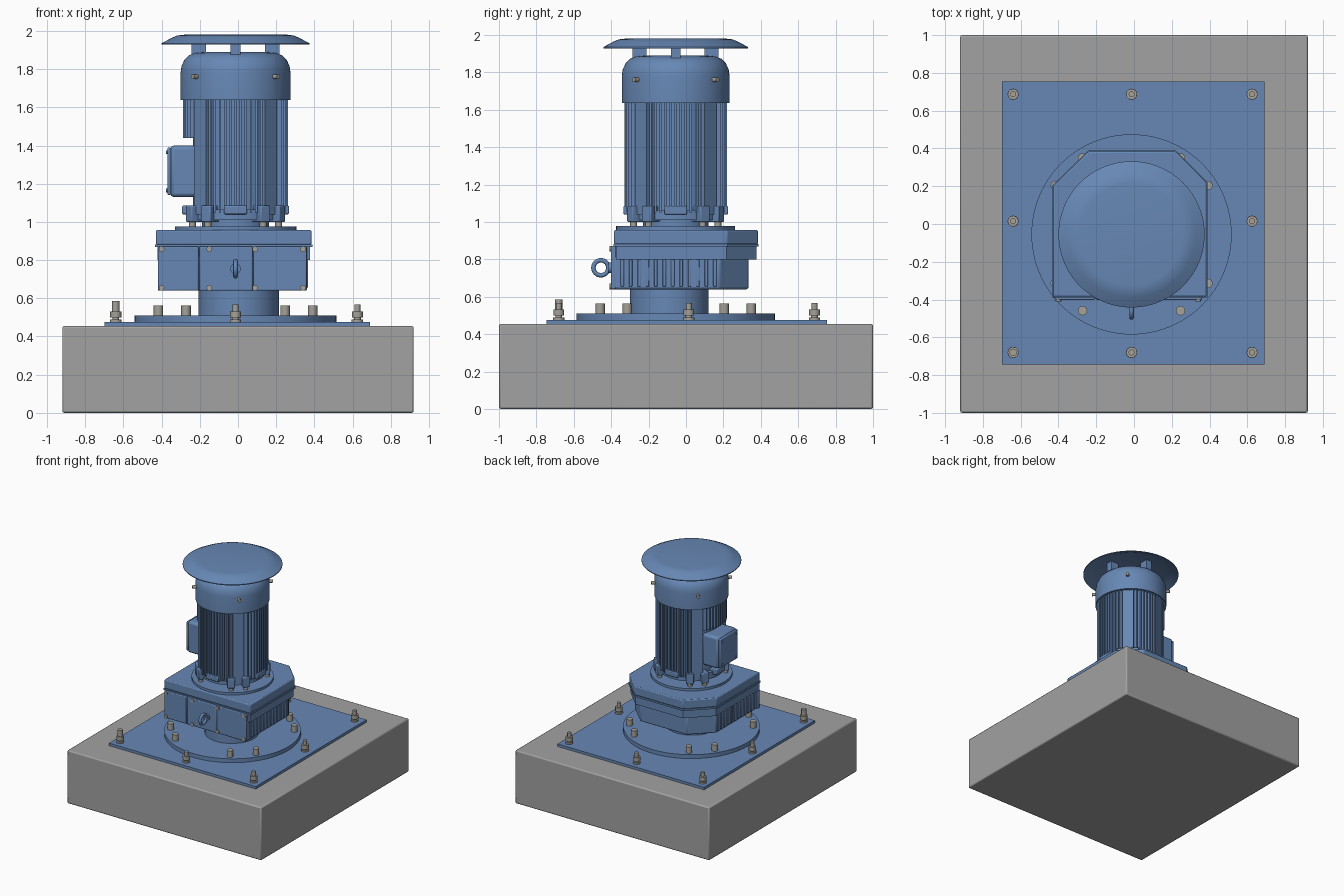
import bpy, bmesh
from math import pi, sin, cos, sqrt, radians
from mathutils import Matrix, Vector

cube = bpy.data.objects.get("Cube")
if cube:
    bpy.data.objects.remove(cube, do_unlink=True)


def material(name, rgb):
    m = bpy.data.materials.new(name)
    m.use_nodes = True
    m.diffuse_color = (*rgb, 1)
    m.node_tree.nodes["Principled BSDF"].inputs["Base Color"].default_value = (*rgb, 1)
    return m


BLUE = material("blue paint", (0.135, 0.245, 0.46))
CONCRETE = material("grey concrete", (0.36, 0.36, 0.36))
STEEL = material("bolt steel", (0.38, 0.36, 0.32))
CX, CY = -0.013, -0.055          # vertical motor axis
AXIS = Vector((CX, CY, 0))


def finish(name, bm, mat, loc=(0, 0, 0), bevel=0.0):
    bmesh.ops.recalc_face_normals(bm, faces=bm.faces)
    me = bpy.data.meshes.new(name)
    bm.to_mesh(me)
    bm.free()
    me.materials.append(mat)
    me.shade_smooth()
    me.set_sharp_from_angle(angle=radians(35))
    ob = bpy.data.objects.new(name, me)
    ob.location = loc
    bpy.context.collection.objects.link(ob)
    if bevel:
        b = ob.modifiers.new("soft edges", "BEVEL")
        b.width, b.segments = bevel, 2
    return ob


def add_box(bm, lo, hi, matrix=Matrix()):
    mid = [(a + b) / 2 for a, b in zip(lo, hi)]
    size = [b - a for a, b in zip(lo, hi)]
    m = matrix @ Matrix.Translation(mid) @ Matrix.Diagonal((*size, 1))
    bmesh.ops.create_cube(bm, size=1, matrix=m)


def box(name, lo, hi, mat=BLUE, bevel=0.0):
    bm = bmesh.new()
    add_box(bm, lo, hi)
    return finish(name, bm, mat, bevel=bevel)


def lathe(name, profile, mat=BLUE, loc=AXIS, sides=64):
    """Turn a (radius, height) profile round the z axis."""
    bm = bmesh.new()
    vs = [bm.verts.new((r, 0, z)) for r, z in profile]
    edges = [bm.edges.new(p) for p in zip(vs, vs[1:])]
    bmesh.ops.spin(bm, geom=vs + edges, cent=(0, 0, 0), axis=(0, 0, 1),
                   angle=2 * pi, steps=sides, use_duplicate=False)
    bmesh.ops.remove_doubles(bm, verts=bm.verts, dist=1e-5)
    return finish(name, bm, mat, loc)


def disc(name, r, z0, z1, mat=BLUE, loc=AXIS, sides=64):
    return lathe(name, [(0, z0), (r, z0), (r, z1), (0, z1)], mat, loc, sides)


def prism(name, outline, z0, z1, bevel=0.0):
    bm = bmesh.new()
    f = bm.faces.new([bm.verts.new((x, y, z0)) for x, y in outline])
    top = bmesh.ops.extrude_face_region(bm, geom=[f])["geom"]
    bmesh.ops.translate(bm, vec=(0, 0, z1 - z0),
                        verts=[g for g in top if isinstance(g, bmesh.types.BMVert)])
    return finish(name, bm, BLUE, bevel=bevel)


def copies(first, places):
    """Place the first object, then linked copies of it."""
    first.location = places[0]
    for p in places[1:]:
        ob = first.copy()
        ob.location = p
        bpy.context.collection.objects.link(ob)


def aim(ob, direction):
    ob.rotation_euler = Vector(direction).to_track_quat("Z", "Y").to_euler()
    return ob


def ring(r, angles, z):
    return [AXIS + Vector((r * cos(radians(a)), r * sin(radians(a)), z)) for a in angles]


# Foundation, base plate and round flange
box("concrete_plinth", (-0.92, -1, 0), (0.92, 1, 0.455), CONCRETE, 0.01)
box("base_plate", (-0.70, -0.745, 0.45), (0.69, 0.755, 0.477))
disc("mounting_flange", 0.53, 0.477, 0.51, sides=96)
disc("neck", 0.21, 0.50, 0.66, loc=(0.004, -0.09, 0))

# Anchor studs: washer, nut and threaded end
stud = lathe("anchor_stud", [(0, 0), (0.03, 0), (0.03, 0.012), (0.018, 0.012), (0.018, 0.022),
                             (0.029, 0.022), (0.029, 0.055), (0.016, 0.055), (0.016, 0.09),
                             (0, 0.09)], STEEL, sides=12)
copies(stud, [(x, y, 0.477) for x in (-0.64, -0.013, 0.625) for y in (-0.68, 0.015, 0.687)
              if (x, y) != (-0.013, 0.015)])
tall = disc("tall_stud_end", 0.02, 0.53, 0.585, STEEL, (-0.64, -0.68, 0), 12)

# Round flange bolts, paired about each diagonal
PAIRS = [q + s for q in (45, 135, 225, 315) for s in (-12.3, 12.3)]
copies(disc("flange_bolt", 0.025, 0, 0.055, STEEL, sides=16), ring(0.48, PAIRS, 0.508))

# Gearbox: ribbed lower case, band and top cover
prism("gearbox_case", [(-0.41, -0.39), (0.36, -0.39), (0.36, 0.18), (0.20, 0.335),
                       (-0.24, 0.335), (-0.41, 0.17)], 0.64, 0.82, 0.012)
cover = [(-0.43, -0.385), (0.385, -0.385), (0.385, 0.22), (0.22, 0.385),
         (-0.24, 0.385), (-0.43, 0.20)]
band = [(x * 0.98, max(y * 0.98, -0.375)) for x, y in cover]
prism("gearbox_band", band, 0.80, 0.88)
prism("gearbox_cover", cover, 0.88, 0.957, 0.008)
prism("gearbox_seam", [(x * 1.01, y * 1.01) for x, y in cover], 0.868, 0.882)
bm = bmesh.new()
for i in range(12):
    y = -0.35 + i * 0.045
    for x in (-0.41, 0.36):
        add_box(bm, (x - 0.006, y, 0.655), (x + 0.006, y + 0.018, 0.80))
finish("case_ribs", bm, BLUE, bevel=0.004)
for i, (a, b) in enumerate([(-0.42, -0.207), (-0.203, 0.076), (0.08, 0.36)]):
    box(f"front_panel_{i + 1}", (a, -0.402, 0.64), (b, -0.375, 0.872), bevel=0.006)
screw = aim(disc("panel_screw", 0.015, 0, 0.012, STEEL, sides=12), (0, -1, 0))
copies(screw, [(x, -0.398, z) for x in (-0.40, -0.15, 0.09, 0.34) for z in (0.655, 0.857)])

# Lifting eye on the front
aim(disc("eye_collar", 0.028, 0, 0.016, loc=(CX, -0.398, 0.755), sides=24), (0, -1, 0))
bpy.ops.mesh.primitive_torus_add(location=(CX, -0.455, 0.755), rotation=(0, pi / 2, 0),
                                 major_radius=0.04, minor_radius=0.012,
                                 major_segments=32, minor_segments=12)
eye = bpy.context.object
eye.name = "lifting_eye"
eye.data.materials.append(BLUE)
eye.data.shade_smooth()

# Motor foot: adapter disc, bolts, ring and lugs
disc("adapter_disc", 0.318, 0.95, 0.977)
disc("motor_spigot", 0.175, 0.97, 1.03)
disc("motor_ring", 0.255, 1.01, 1.065)
copies(disc("motor_bolt", 0.018, 0, 0.03, STEEL, sides=12), ring(0.268, PAIRS, 0.975))
bm = bmesh.new()
for a in PAIRS:
    add_box(bm, (0.20, -0.03, 1.0), (0.292, 0.03, 1.085), Matrix.Rotation(radians(a), 4, "Z"))
for a in (0, 90, 180, 270):
    add_box(bm, (0.20, -0.06, 1.04), (0.28, 0.06, 1.085), Matrix.Rotation(radians(a), 4, "Z"))
finish("motor_lugs", bm, BLUE, AXIS, 0.006)

# Motor barrel with parallel fins on four sides and plain corner pads
disc("motor_barrel", 0.222, 1.02, 1.66)
bm = bmesh.new()
for k in range(4):
    turn = Matrix.Rotation(k * pi / 2, 4, "Z")
    low = 1.44 if k == 2 else 1.05      # fins stop above the terminal box
    for i in range(-5, 6):
        o = i * 0.027
        out = sqrt(0.275 ** 2 - o ** 2)
        add_box(bm, (0.14, o - 0.006, low), (out, o + 0.006, 1.65), turn)
    add_box(bm, (0.15, -0.045, 1.04), (0.264, 0.045, 1.65), turn @ Matrix.Rotation(pi / 4, 4, "Z"))
finish("motor_fins", bm, BLUE, AXIS)

# Terminal box on the right side
box("terminal_box", (-0.355, CY - 0.125, 1.13), (-0.20, CY + 0.125, 1.40), bevel=0.02)
box("terminal_lid", (-0.37, CY - 0.118, 1.14), (-0.35, CY + 0.118, 1.39), bevel=0.008)
lid_screw = aim(disc("lid_screw", 0.01, 0, 0.008, BLUE, sides=12), (-1, 0, 0))
copies(lid_screw, [(-0.368, CY + s * 0.095, z) for s in (-1, 1) for z in (1.165, 1.365)])

# Fan cowl with its side screws
lathe("fan_cowl", [(0, 1.637), (0.288, 1.637), (0.288, 1.78), (0.283, 1.815), (0.268, 1.848),
                   (0.245, 1.872), (0.21, 1.885), (0.16, 1.89), (0, 1.89)])
for a in (45, 135, 225, 315):
    d = Vector((cos(radians(a)), sin(radians(a)), 0))
    aim(disc("cowl_screw", 0.013, 0, 0.035, STEEL, AXIS + d * 0.283 + Vector((0, 0, 1.76)), 12), d)

# Rain cap: hollow shell on four brackets
lathe("rain_cap", [(0, 1.98), (0.27, 1.98), (0.305, 1.976), (0.335, 1.963), (0.387, 1.935),
                   (0.387, 1.928), (0.33, 1.948), (0.30, 1.962), (0, 1.965)], sides=96)
bm = bmesh.new()
for k in range(4):
    add_box(bm, (0.155, -0.026, 1.87), (0.23, 0.026, 1.968), Matrix.Rotation(k * pi / 2, 4, "Z"))
finish("cap_brackets", bm, BLUE, AXIS)
